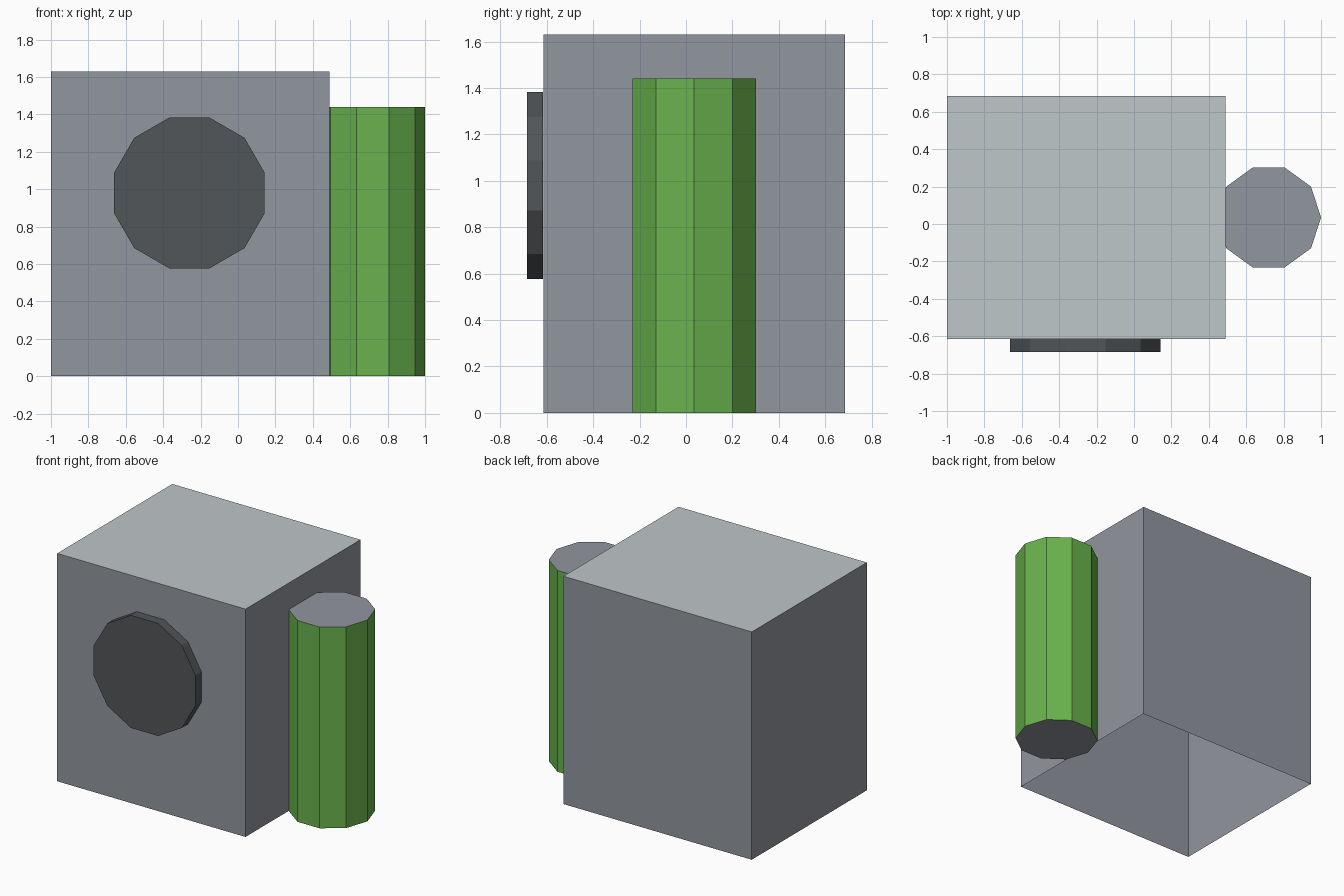
import bpy
import bmesh
from math import pi, cos, sin
from mathutils import Matrix

cube = bpy.data.objects.get("Cube")
if cube:
    bpy.data.objects.remove(cube, do_unlink=True)


def linear(c):
    return c / 12.92 if c <= 0.04045 else ((c + 0.055) / 1.055) ** 2.4


def material(name, *srgb):
    mat = bpy.data.materials.new(name)
    mat.use_nodes = True
    colour = tuple(linear(c) for c in srgb) + (1.0,)
    mat.diffuse_color = colour
    mat.node_tree.nodes["Principled BSDF"].inputs["Base Color"].default_value = colour
    return mat


grey = material("mid grey", 0.57, 0.59, 0.62)
light = material("light grey", 0.75, 0.78, 0.785)
dark = material("dark grey", 0.32, 0.335, 0.345)
green = material("green", 0.41, 0.70, 0.30)


def add_object(name, bm, mats):
    bmesh.ops.recalc_face_normals(bm, faces=bm.faces[:])
    mesh = bpy.data.meshes.new(name)
    bm.to_mesh(mesh)
    bm.free()
    for mat in mats:
        mesh.materials.append(mat)
    obj = bpy.data.objects.new(name, mesh)
    bpy.context.collection.objects.link(obj)
    return obj


def prism(sides, radius, height, start=0.0):
    """Upright prism standing on the origin."""
    bm = bmesh.new()
    ring = [start + 2 * pi * i / sides for i in range(sides)]
    base = bm.faces.new([bm.verts.new((radius * cos(a), radius * sin(a), 0)) for a in ring])
    # Extruding keeps the base as the bottom cap
    top = bmesh.ops.extrude_face_region(bm, geom=[base], use_keep_orig=True)["geom"]
    verts = [g for g in top if isinstance(g, bmesh.types.BMVert)]
    bmesh.ops.translate(bm, verts=verts, vec=(0, 0, height))
    return bm


# Housing: box open underneath, with a lighter top
bm = bmesh.new()
bmesh.ops.create_cube(bm, size=1, matrix=Matrix.Translation((-0.255, 0.035, 0.815))
                      @ Matrix.Diagonal((1.49, 1.30, 1.63, 1)))
bm.normal_update()
for face in bm.faces:
    face.material_index = int(face.normal.z > 0.5)
housing = add_object("housing", bm, [grey, light])
bm = bmesh.new()
bm.from_mesh(housing.data)
bottom = [f for f in bm.faces if f.normal.z < -0.5]
bmesh.ops.delete(bm, geom=bottom, context='FACES_ONLY')
bm.to_mesh(housing.data)
bm.free()

# Side tank: ten-sided green cylinder with grey caps
bm = prism(10, 0.28, 1.44)
bm.normal_update()
for face in bm.faces:
    face.material_index = int(abs(face.normal.z) > 0.5)
tank = add_object("side_tank", bm, [green, grey])
tank.location = (0.72, 0.035, 0)

# Front disc: twelve-sided plate on the front wall
disc = add_object("front_disc", prism(12, 0.417, 0.069, pi / 12), [dark])
disc.rotation_euler.x = pi / 2
disc.location = (-0.26, -0.616, 0.98)
